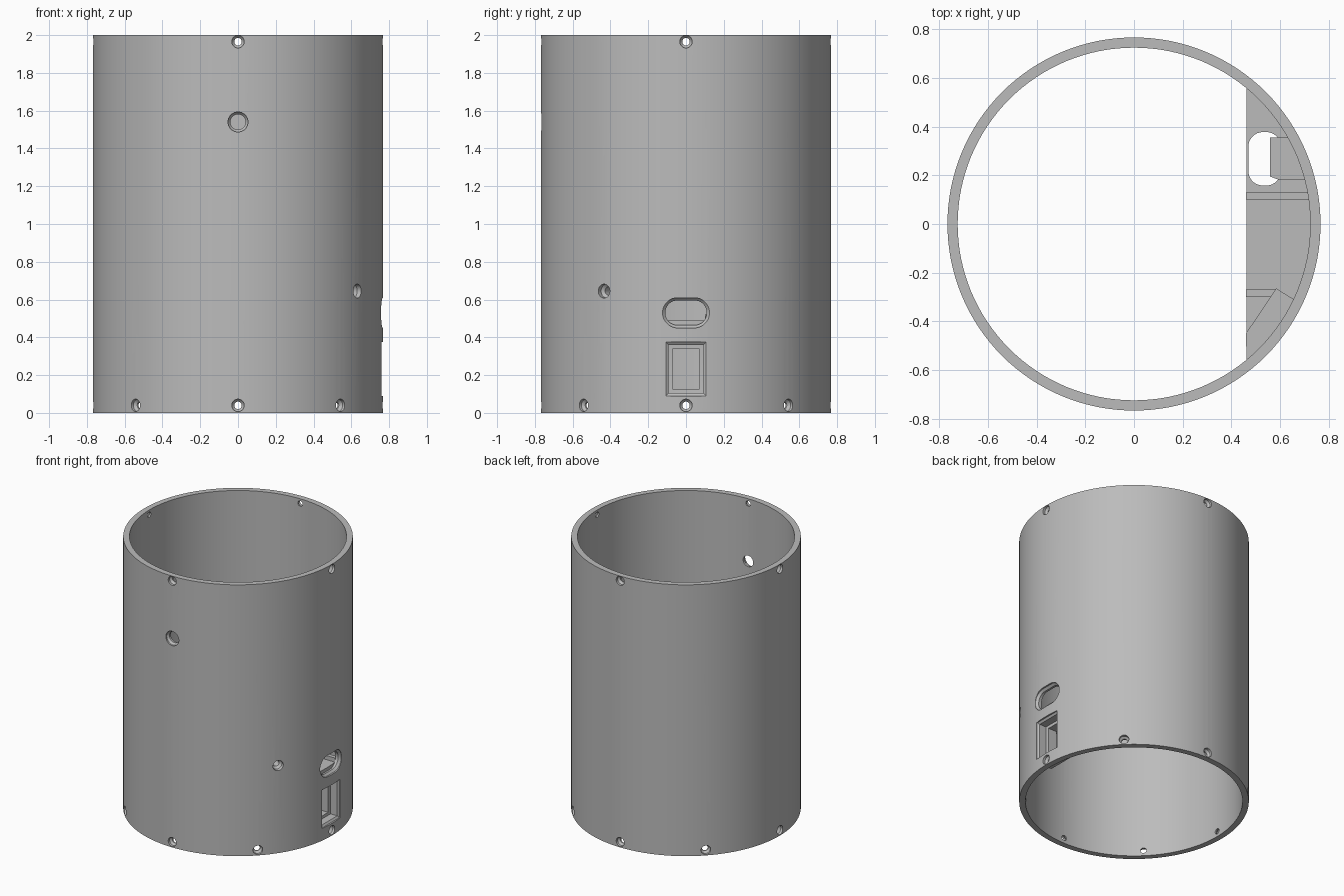
import bpy, bmesh, math
from mathutils import Matrix, Vector

if "Cube" in bpy.data.objects:
    bpy.data.objects.remove(bpy.data.objects["Cube"])

R_OUT, R_IN, HEIGHT = 0.767, 0.725, 2.0
CHORD = 0.46          # inner edge of the shelf
SHELF_Z = (0.46, 0.49)
JACK_ANGLE = -34.5

grey = bpy.data.materials.new("plain_grey")
grey.diffuse_color = (0.5, 0.5, 0.5, 1)
grey.use_nodes = True
grey.node_tree.nodes["Principled BSDF"].inputs["Base Color"].default_value = grey.diffuse_color


def rounded(w, h, r, n):
    """Rounded rectangle outline with half sizes w, h and corner radius r."""
    pts = []
    for k, (sx, sy) in enumerate([(1, 1), (-1, 1), (-1, -1), (1, -1)]):
        for i in range(n):
            a = math.pi / 2 * (k + (i + 0.5) / n)
            pts.append((sx * (w - r) + r * math.cos(a), sy * (h - r) + r * math.sin(a)))
    return pts


def loft(bm, rings, matrix=Matrix()):
    """Closed solid through rings of points."""
    vs = [[bm.verts.new(matrix @ Vector(p)) for p in ring] for ring in rings]
    n = len(vs[0])
    faces = [bm.faces.new(vs[0]), bm.faces.new(vs[-1])]
    for a, b in zip(vs, vs[1:]):
        for i in range(n):
            j = (i + 1) % n
            faces.append(bm.faces.new((a[i], a[j], b[j], b[i])))
    bmesh.ops.recalc_face_normals(bm, faces=faces)


def radial_cut(bm, angle, z, sections, n=6):
    """Cutter pointing inwards: sections of (distance, half width, half height, corner)."""
    rings = [[(d, p, q) for p, q in rounded(w, h, r, n)] for d, w, h, r in sections]
    loft(bm, rings, Matrix.Translation((0, 0, z)) @ Matrix.Rotation(math.radians(angle), 4, 'Z'))


def round_cut(bm, angle, z, big, small, depth, end):
    radial_cut(bm, angle, z, [(0.85, big, big, big), (depth + 0.015, big, big, big),
                              (depth, small, small, small), (end, small, small, small)])


def make(name, bm):
    me = bpy.data.meshes.new(name)
    bm.to_mesh(me)
    bm.free()
    ob = bpy.data.objects.new(name, me)
    bpy.context.collection.objects.link(ob)
    me.materials.append(grey)
    return ob


def prism(name, outline, z0, z1):
    bm = bmesh.new()
    loft(bm, [[(x, y, z) for x, y in outline] for z in (z0, z1)])
    return make(name, bm)


def wall_y(y0, y1, n=8):
    """Points along the inner wall between two y values."""
    r = R_IN + 0.002
    a0, a1 = math.asin(y0 / r), math.asin(y1 / r)
    return [(r * math.cos(a0 + (a1 - a0) * i / n), r * math.sin(a0 + (a1 - a0) * i / n))
            for i in range(n + 1)]


def cut(ob, cutter):
    mod = ob.modifiers.new("cut", 'BOOLEAN')
    mod.object, mod.operation, mod.solver = cutter, 'DIFFERENCE', 'EXACT'
    bpy.context.view_layer.update()
    ev = ob.evaluated_get(bpy.context.evaluated_depsgraph_get())
    me = bpy.data.meshes.new_from_object(ev)
    ob.modifiers.clear()
    ob.data = me


# Openings through the wall
bm = bmesh.new()
for i in range(8):                                   # lower screw holes
    round_cut(bm, i * 45, 0.04, 0.033, 0.02, 0.735, 0.66)
for i in range(4):                                   # upper screw holes
    round_cut(bm, i * 90, 1.965, 0.033, 0.02, 0.735, 0.66)
round_cut(bm, -90, 1.54, 0.053, 0.041, 0.74, 0.66)   # front hole
round_cut(bm, JACK_ANGLE, 0.645, 0.037, 0.022, 0.725, 0.58)
# Oval socket opening
radial_cut(bm, 0, 0.53, [(0.85, 0.125, 0.08, 0.08), (0.755, 0.125, 0.08, 0.08),
                         (0.74, 0.11, 0.066, 0.066), (0.69, 0.11, 0.066, 0.066)])
# Stepped rectangular switch opening
radial_cut(bm, 0, 0.232, [(0.85, 0.106, 0.142, 0), (0.755, 0.106, 0.142, 0),
                          (0.745, 0.092, 0.128, 0), (0.69, 0.092, 0.128, 0),
                          (0.688, 0.068, 0.108, 0), (0.55, 0.068, 0.108, 0)], 1)
openings = make("openings_cutter", bm)

# Main tube
bm = bmesh.new()
N = 128
rings = [[bm.verts.new((r * math.cos(2 * math.pi * i / N), r * math.sin(2 * math.pi * i / N), z))
          for i in range(N)]
         for r, z in [(R_OUT, 0), (R_OUT, HEIGHT), (R_IN, HEIGHT), (R_IN, 0)]]
for k in range(4):
    a, b = rings[k], rings[(k + 1) % 4]
    for i in range(N):
        j = (i + 1) % N
        bm.faces.new((a[i], a[j], b[j], b[i]))
bmesh.ops.recalc_face_normals(bm, faces=bm.faces[:])
tube = make("tube", bm)
cut(tube, openings)

# Shelf with a rounded slot
half = math.sqrt(R_IN ** 2 - CHORD ** 2)
shelf = prism("shelf", wall_y(-half, half, 32), *SHELF_Z)
slot = prism("slot_cutter", [(0.537 + x, 0.268 + y) for x, y in rounded(0.067, 0.11, 0.06, 6)],
             0.3, 0.6)
cut(shelf, slot)

# Ribs on the shelf
rib_left = prism("rib_left", [(CHORD, 0.13), (CHORD, 0.10)] + wall_y(0.10, 0.13, 2), 0.485, 0.52)
rib_right = prism("rib_right", [(CHORD, -0.27), (CHORD, -0.30), (0.565, -0.30), (0.585, -0.27)],
                  0.485, 0.52)

# Cable tab on the wall
cable_tab = prism("cable_tab", [(0.56, 0.355), (0.56, 0.195), (0.60, 0.18)] + wall_y(0.18, 0.355),
                  0.485, 0.56)

# Flat mount behind the angled hole
jack_mount = prism("jack_mount", [(0.585, -0.265), (CHORD, -0.45)] + wall_y(-half, -0.31),
                   0.485, 0.74)
cut(jack_mount, openings)

# Switch surround on the inside
switch_surround = prism("switch_surround", [(0.62, 0.12), (0.62, -0.12)] + wall_y(-0.12, 0.12),
                        0.075, 0.39)
cut(switch_surround, openings)

for helper in (openings, slot):
    bpy.data.objects.remove(helper)

# Smooth curves, crisp edges
for ob in bpy.context.scene.objects:
    ob.select_set(True)
bpy.context.view_layer.objects.active = tube
bpy.ops.object.shade_smooth_by_angle(angle=math.radians(30))
